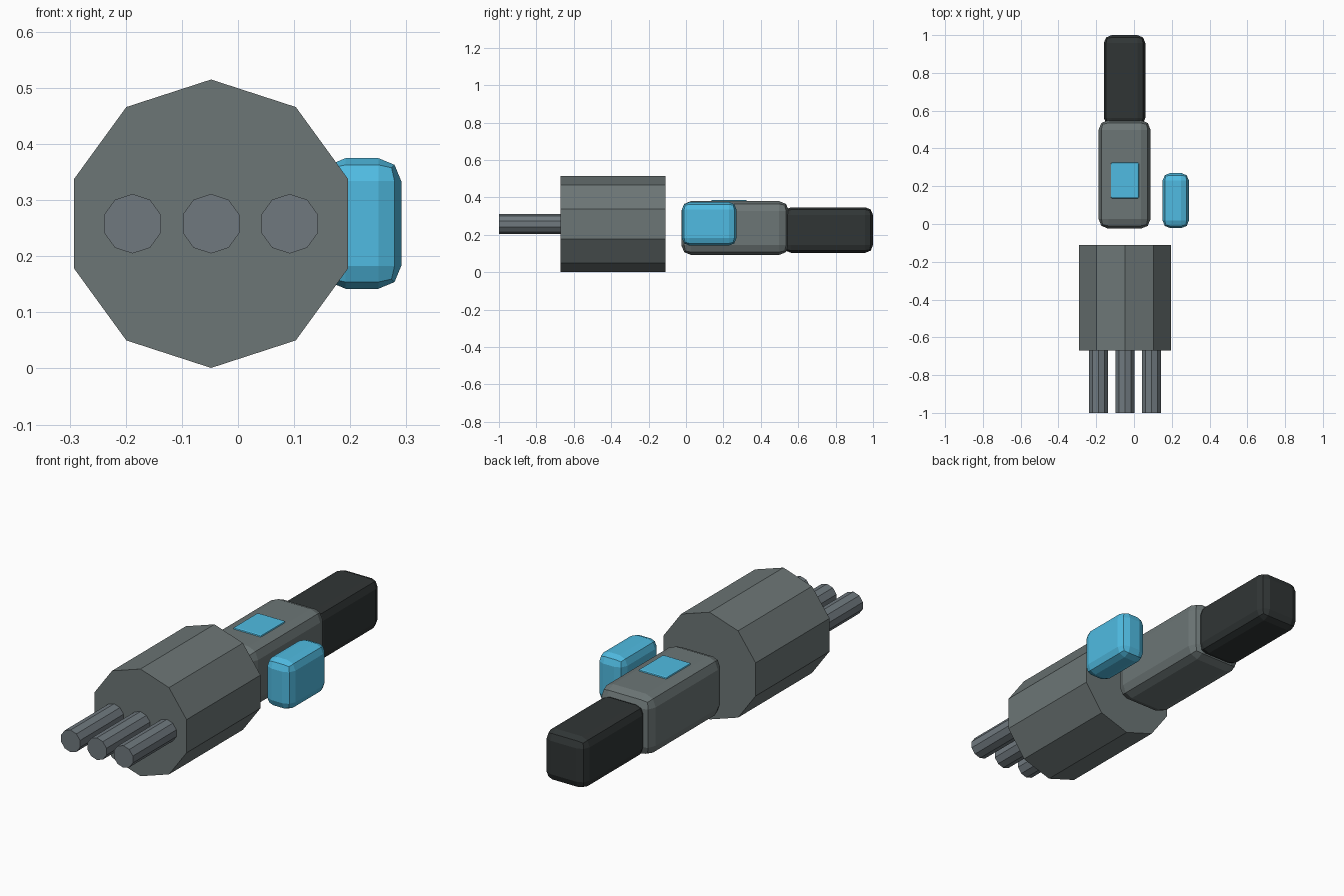
import bpy
from math import pi, radians

if "Cube" in bpy.data.objects:
    bpy.data.objects.remove(bpy.data.objects["Cube"])


def material(name, color):
    m = bpy.data.materials.new(name)
    m.diffuse_color = (*color, 1)
    m.use_nodes = True
    m.node_tree.nodes["Principled BSDF"].inputs["Base Color"].default_value = m.diffuse_color
    return m


BLUE = material("blue", (0.08, 0.50, 0.76))
BLACK = material("black", (0.03, 0.036, 0.036))
GREY = material("grey", (0.15, 0.18, 0.18))
STEEL = material("steel", (0.16, 0.19, 0.21))


def rounded_box(name, x, y, z, bevel, mat):
    """Two-step bevelled box spanning the given (min, max) ranges."""
    spans = (x, y, z)
    bpy.ops.mesh.primitive_cube_add(size=1, location=[(a + b) / 2 for a, b in spans])
    ob = bpy.context.object
    ob.name = name
    ob.scale = [b - a for a, b in spans]
    bpy.ops.object.transform_apply(location=False, rotation=False, scale=True)
    mod = ob.modifiers.new("bevel", 'BEVEL')
    mod.width = bevel
    mod.segments = 2
    ob.data.materials.append(mat)
    return ob


def decagon_bar(name, x, z, radius, y0, y1, mat):
    """Ten-sided prism along y with a corner pointing up."""
    bpy.ops.mesh.primitive_cylinder_add(vertices=10, radius=radius, depth=y1 - y0,
                                        location=(x, (y0 + y1) / 2, z),
                                        rotation=(radians(90), 0, 0))
    ob = bpy.context.object
    ob.name = name
    ob.data.materials.append(mat)
    return ob


CX, CZ = -0.048, 0.258

# Front drum and its three barrels
decagon_bar("drum", CX, CZ, 0.257, -0.67, -0.11, GREY)
for i, side in enumerate(("left", "middle", "right")):
    decagon_bar(f"barrel_{side}", CX + (i - 1) * 0.14, CZ, 0.053, -1.0, -0.66, STEEL)

# Main body and rear grip
rounded_box("body", (-0.188, 0.088), (-0.025, 0.55), (0.092, 0.38), 0.052, GREY)
rounded_box("rear_grip", (-0.16, 0.06), (0.52, 1.0), (0.103, 0.347), 0.042, BLACK)

# Blue top button and side pod
rounded_box("top_button", (-0.123, 0.027), (0.135, 0.325), (0.30, 0.387), 0.008, BLUE)
rounded_box("side_pod", (0.151, 0.291), (-0.022, 0.27), (0.142, 0.375), 0.041, BLUE)
